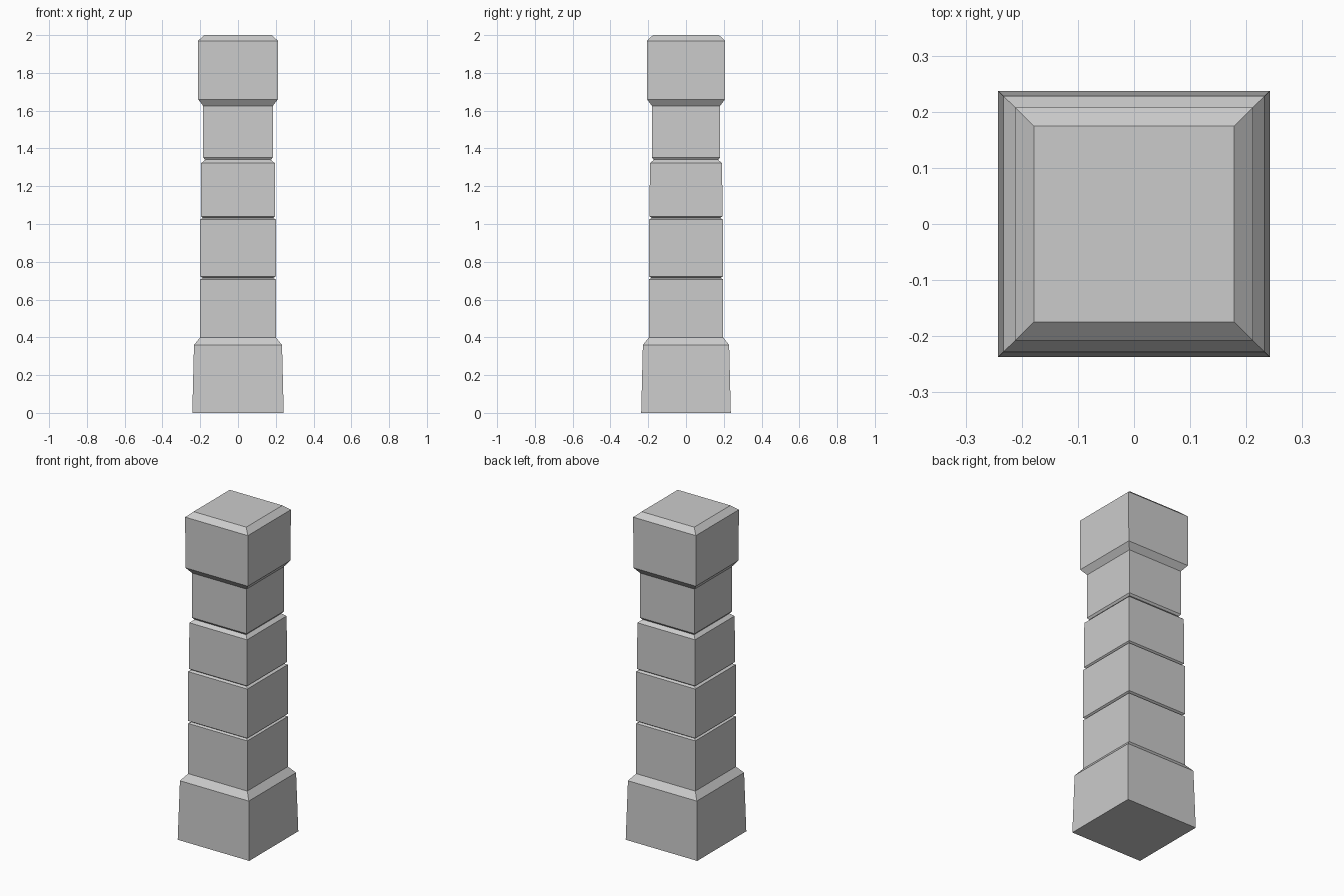
import bpy, bmesh

if "Cube" in bpy.data.objects:
    bpy.data.objects.remove(bpy.data.objects["Cube"])

Y_RATIO = 0.98  # plan is very slightly shallower than wide

# Column profile from the ground up: (half width, height)
profile = [
    (0.242, 0.0), (0.233, 0.36), (0.20, 0.40),       # tapered plinth
    (0.20, 0.707), (0.183, 0.715), (0.188, 0.715), (0.20, 0.723),      # first groove
    (0.20, 1.024), (0.183, 1.033), (0.187, 1.033), (0.197, 1.041),     # second groove
    (0.195, 1.322), (0.172, 1.341), (0.176, 1.341), (0.185, 1.353),    # third groove
    (0.184, 1.625), (0.211, 1.66),                   # flare under the cap
    (0.212, 1.97), (0.178, 2.0),                     # bevelled cap
]


def square_column(name, points):
    """Skin a stack of square rings into one closed solid."""
    bm = bmesh.new()
    rings = []
    for half, z in points:
        rings.append([bm.verts.new((sx * half, sy * half * Y_RATIO, z))
                      for sx, sy in ((-1, -1), (1, -1), (1, 1), (-1, 1))])
    for low, high in zip(rings, rings[1:]):
        for i in range(4):
            j = (i + 1) % 4
            bm.faces.new((low[i], low[j], high[j], high[i]))
    bm.faces.new(rings[0][::-1])
    bm.faces.new(rings[-1])
    mesh = bpy.data.meshes.new(name)
    bm.to_mesh(mesh)
    bm.free()
    obj = bpy.data.objects.new(name, mesh)
    bpy.context.collection.objects.link(obj)
    return obj


# Stone pillar with plinth, grooved shaft and cap
square_column("stone_pillar", profile)
